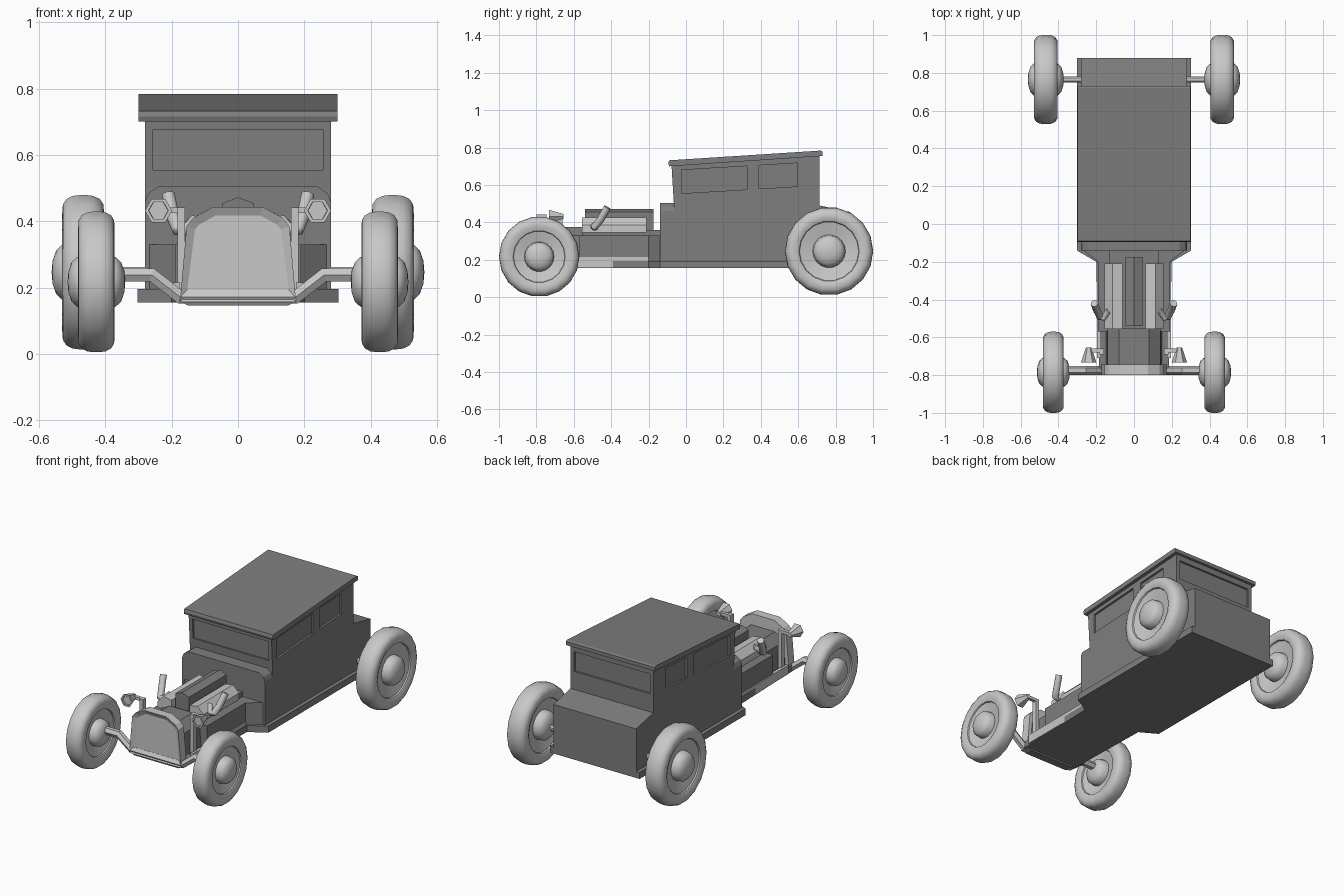
import bpy, bmesh, math
from mathutils import Vector

if "Cube" in bpy.data.objects:
    bpy.data.objects.remove(bpy.data.objects["Cube"])


def material(name, v):
    m = bpy.data.materials.new(name)
    m.diffuse_color = (v, v, v, 1)
    m.use_nodes = True
    m.node_tree.nodes["Principled BSDF"].inputs["Base Color"].default_value = m.diffuse_color
    return m


DARK = material("dark grey paint", 0.21)
LIGHT = material("light grey metal", 0.58)


def finish(name, bm, mat, mirror=False, smooth=False):
    bmesh.ops.recalc_face_normals(bm, faces=bm.faces[:])
    me = bpy.data.meshes.new(name)
    bm.to_mesh(me)
    bm.free()
    ob = bpy.data.objects.new(name, me)
    bpy.context.collection.objects.link(ob)
    me.materials.append(mat)
    if smooth:
        bpy.ops.object.select_all(action='DESELECT')
        ob.select_set(True)
        bpy.context.view_layer.objects.active = ob
        bpy.ops.object.shade_smooth_by_angle(angle=math.radians(40))
    if mirror:
        ob.modifiers.new("mirror", 'MIRROR')
    return ob


def add_prism(bm, pts, axis, a, b):
    """Extrude a 2D outline along x, y or z from a to b."""
    place = {'x': lambda u, v, t: (t, u, v),
             'y': lambda u, v, t: (u, t, v),
             'z': lambda u, v, t: (u, v, t)}[axis]
    lo = [bm.verts.new(place(u, v, a)) for u, v in pts]
    hi = [bm.verts.new(place(u, v, b)) for u, v in pts]
    bm.faces.new(lo)
    bm.faces.new(hi)
    n = len(pts)
    for i in range(n):
        bm.faces.new((lo[i], lo[(i + 1) % n], hi[(i + 1) % n], hi[i]))


def prism(name, pts, axis, a, b, mat, mirror=False):
    bm = bmesh.new()
    add_prism(bm, pts, axis, a, b)
    return finish(name, bm, mat, mirror)


def box(name, x, y, z, mat, mirror=False):
    return prism(name, [(x[0], y[0]), (x[1], y[0]), (x[1], y[1]), (x[0], y[1])],
                 'z', z[0], z[1], mat, mirror)


def both(pts):
    """Complete a right-half outline with its left half."""
    return pts + [(-u, v) for u, v in reversed(pts) if u]


def lathe(name, prof, n, cx, cy, cz, mat):
    """Revolve (radius, x offset) points around a sideways axle."""
    bm = bmesh.new()
    rings = []
    for r, o in prof:
        if r == 0:
            rings.append([bm.verts.new((cx + o, cy, cz))] * n)
        else:
            rings.append([bm.verts.new((cx + o, cy + r * math.cos(math.tau * k / n),
                                        cz + r * math.sin(math.tau * k / n))) for k in range(n)])
    for p, q in zip(rings, rings[1:]):
        for k in range(n):
            j = (k + 1) % n
            bm.faces.new(list(dict.fromkeys((p[k], p[j], q[j], q[k]))))
    return finish(name, bm, mat, True, True)


def tube(name, path, r, mat, n=8):
    """Sweep a round section along a path, mirrored to both sides."""
    bm = bmesh.new()
    path = [Vector(p) for p in path]
    rings = []
    for i, p in enumerate(path):
        d = (path[min(i + 1, len(path) - 1)] - path[max(i - 1, 0)]).normalized()
        ref = Vector((0, 1, 0)) if abs(d.y) < 0.8 else Vector((1, 0, 0))
        u = d.cross(ref).normalized()
        w = d.cross(u)
        rings.append([bm.verts.new(p + r * (u * math.cos(math.tau * (k + .5) / n)
                                            + w * math.sin(math.tau * (k + .5) / n)))
                      for k in range(n)])
    for p, q in zip(rings, rings[1:]):
        for k in range(n):
            bm.faces.new((p[k], p[(k + 1) % n], q[(k + 1) % n], q[k]))
    bm.faces.new(rings[0])
    bm.faces.new(rings[-1])
    return finish(name, bm, mat, True, n > 6)


# Cabin and rear deck
cabin = prism("cabin", [(-.065, .16), (-.065, .5), (-.078, .715), (.715, .765), (.715, .49),
                        (.88, .455), (.88, .16)], 'x', -.28, .28, DARK)

# Window recesses
bm = bmesh.new()
for s in (-1, 1):
    for y0, y1, z0, z1 in ((-.025, .325, .555, .68), (.39, .595, .58, .705)):
        k = .06 * (y1 - y0)
        add_prism(bm, [(y0, z0), (y1, z0 + k), (y1, z1 + k), (y0, z1)], 'x', s * .268, s * .32)
for y0, y1, z0, z1 in ((-.2, -.058, .555, .675), (.703, .8, .6, .72)):
    add_prism(bm, [(-.268 + .012, z0), (.256, z0), (.256, z1), (-.256, z1)], 'y', y0, y1)
cutter = finish("window_cutter", bm, DARK)
cutter.hide_render = True
cutter.hide_set(True)
cut = cabin.modifiers.new("windows", 'BOOLEAN')
cut.object = cutter
cut.solver = 'EXACT'

# Roof, with a lip underneath
roof = prism("roof", [(-.09, .7), (-.095, .715), (-.09, .732), (.72, .784), (.73, .778), (.73, .755)],
             'x', -.3, .3, DARK)

# Cowl ahead of the windscreen
prism("cowl", both([(.28, .16), (.28, .46), (.27, .485), (.24, .505)]), 'y', -.14, -.05, DARK)

# Floor with tapered nose
prism("sill", both([(.303, .88), (.303, -.14), (.2, -.2), (.185, -.77)]), 'z', .155, .195, DARK)

# Engine bay and nose
prism("bay_taper", both([(.28, -.13), (.19, -.2), (.19, -.57)]), 'z', .16, .33, DARK)
box("engine_block", (-.13, .13), (-.555, -.14), (.16, .36), DARK)
prism("nose", both([(.15, .16), (.14, .33), (.08, .375)]), 'y', -.76, -.55, DARK)
box("frame_rail", (.175, .195), (-.71, -.2), (.16, .215), LIGHT, True)

# Valve covers and intake
prism("valve_cover", [(.06, .35), (.155, .345), (.155, .385), (.115, .425), (.06, .415)],
      'y', -.555, -.21, LIGHT, True)
prism("intake", both([(.046, .35), (.046, .455), (0, .472)]), 'y', -.54, -.175, DARK)

# Exhaust stubs
tube("exhaust", [(.13, -.46, .40), (.155, -.495, .375), (.18, -.49, .375), (.195, -.46, .41),
                 (.21, -.42, .48)], .02, LIGHT, 10)

# Radiator shell with sunk grille
shell = [(.175, .157), (.155, .385), (.135, .41), (.075, .443)]
bm = bmesh.new()
add_prism(bm, both(shell), 'y', -.8, -.745)
bm.normal_update()
front = min(bm.faces, key=lambda f: f.calc_center_median().y)
bmesh.ops.inset_region(bm, faces=[front], thickness=.027, depth=0)
bmesh.ops.translate(bm, verts=front.verts[:], vec=(0, .014, 0))
finish("radiator", bm, LIGHT)
prism("radiator_base", both([(.15, .145), (.175, .158)]), 'y', -.79, -.74, DARK)

# Headlights, posts and brackets
bm = bmesh.new()
rings = [[bm.verts.new((.24 + r * math.cos(math.tau * k / 6), y, .432 + r * math.sin(math.tau * k / 6)))
          for k in range(6)] for r, y in ((.029, -.725), (.03, -.733), (.041, -.733), (.015, -.655))]
for p, q in zip(rings, rings[1:]):
    for k in range(6):
        bm.faces.new((p[k], p[(k + 1) % 6], q[(k + 1) % 6], q[k]))
bm.faces.new(rings[0])
bm.faces.new(rings[-1])
finish("headlight", bm, LIGHT, True)
box("headlight_bracket", (.16, .24), (-.68, -.66), (.424, .442), LIGHT, True)
box("headlight_post", (.16, .182), (-.69, -.66), (.16, .442), LIGHT, True)

# Axles
tube("front_axle", [(0, -.775, .172), (.175, -.775, .172), (.26, -.775, .238), (.4, -.775, .238)],
     .024, LIGHT, 6)
tube("rear_axle", [(.15, .765, .245), (.45, .765, .245)], .018, LIGHT)


# Wheels: rounded tyre, dished disc and domed hub on both faces
def wheel(name, cx, cy, R, w, rim, hub, reach):
    half = [(0, reach), (hub * .4, reach * .97), (hub * .75, reach * .86), (hub * .95, reach * .67),
            (hub, w * .45), (rim, w * .72), (rim * 1.02, w * .85), (R * .77, w), (R * .88, w * .97),
            (R * .95, w * .8), (R * .99, w * .5), (R, w * .2)]
    lathe(name, half + [(r, -o) for r, o in reversed(half)], 18, cx, cy, R + (.01 if cy > 0 else .002), LIGHT)


wheel("front_wheel", .427, -.785, .215, .055, .137, .08, .087)
wheel("rear_wheel", .467, .765, .236, .063, .158, .088, .095)
